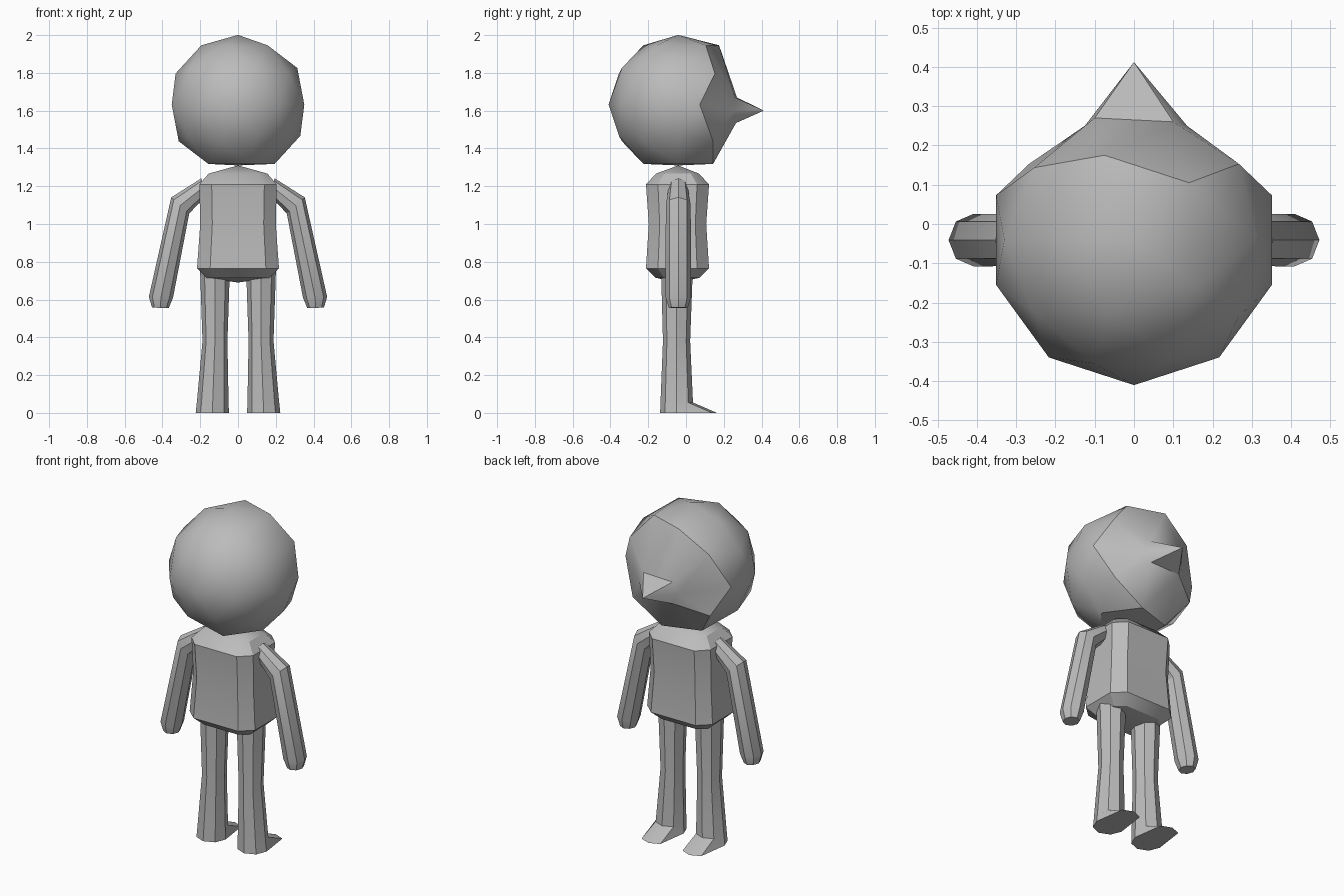
import bpy, bmesh, math
from mathutils import Vector

if "Cube" in bpy.data.objects:
    bpy.data.objects.remove(bpy.data.objects["Cube"])

CY = -0.041  # depth of the body axis

grey = bpy.data.materials.new("plain_grey")
grey.diffuse_color = (0.5, 0.5, 0.5, 1)
grey.use_nodes = True
grey.node_tree.nodes["Principled BSDF"].inputs["Base Color"].default_value = grey.diffuse_color


def finish(bm, name, mirror=False):
    bmesh.ops.recalc_face_normals(bm, faces=bm.faces[:])
    mesh = bpy.data.meshes.new(name)
    bm.to_mesh(mesh)
    bm.free()
    mesh.materials.append(grey)
    obj = bpy.data.objects.new(name, mesh)
    bpy.context.collection.objects.link(obj)
    bpy.ops.object.select_all(action='DESELECT')
    obj.select_set(True)
    bpy.context.view_layer.objects.active = obj
    bpy.ops.object.shade_smooth_by_angle(angle=math.radians(30))
    if mirror:
        obj.modifiers.new("mirror", 'MIRROR').use_clip = False
    return obj


def loft(rings, name, tips=(None, None), mirror=False):
    """Skin a stack of point rings; each end is flat, or a fan to a tip point."""
    bm = bmesh.new()
    loops = [[bm.verts.new(p) for p in ring] for ring in rings]
    n = len(loops[0])
    for a, b in zip(loops, loops[1:]):
        for i in range(n):
            j = (i + 1) % n
            bm.faces.new((a[i], a[j], b[j], b[i]))
    for loop, tip in zip((loops[0], loops[-1]), tips):
        if tip is None:
            bm.faces.new(loop)
        else:
            t = bm.verts.new(tip)
            for i in range(n):
                bm.faces.new((loop[i], loop[(i + 1) % n], t))
    return finish(bm, name, mirror)


def octagon(x, y, z, rx, ry, tilt=0):
    """Eight points round a centre, tilted in the xz plane."""
    t = math.radians(tilt)
    pts = []
    for k in range(8):
        a = k * math.pi / 4
        c, s = rx * math.cos(a), ry * math.sin(a)
        pts.append(Vector((x + c * math.cos(t), y + s, z + c * math.sin(t))))
    return pts


def box_ring(z, hx, hy):
    """Rectangle with cut corners."""
    cx, cy = hx * 0.68, hy * 0.62
    return [(x, y + CY - 0.004, z) for x, y in
            ((hx, -cy), (hx, cy), (cx, hy), (-cx, hy),
             (-hx, cy), (-hx, -cy), (-cx, -hy), (cx, -hy))]


# Head: low-poly ball with a flattened face and a pointed nose at the back (+y)
bm = bmesh.new()
bmesh.ops.create_icosphere(bm, subdivisions=2, radius=1)
R, HZ = 0.369, 1.632
for v in bm.verts:
    v.co = Vector((-v.co.x * R, -v.co.y * R + CY, v.co.z * R + HZ))
bm.verts.ensure_lookup_table()
moves = [  # ball point -> shaped point
    ((0, 0.328, 1.632), (0, 0.412, 1.60)),            # nose tip
    ((-0.102, 0.274, 1.797), (-0.10, 0.27, 1.67)),    # nose bridge
    ((0.097, 0.258, 1.826), (0.10, 0.26, 1.67)),
    ((0.102, 0.274, 1.467), (0.10, 0.265, 1.535)),    # nose underside
    ((-0.097, 0.258, 1.438), (-0.10, 0.26, 1.535)),
    ((0.217, 0.258, 1.632), (0.135, 0.25, 1.60)),     # nose sides
    ((-0.217, 0.258, 1.632), (-0.125, 0.25, 1.60)),
    ((-0.06, 0.144, 1.946), (-0.075, 0.175, 1.946)),  # brow edge
    ((0.157, 0.073, 1.946), (0.14, 0.105, 1.946)),
    ((0, CY, HZ - R), (0, CY, 1.31)),                 # flattened base
]
picked = [min(bm.verts, key=lambda v: (v.co - Vector(src)).length) for src, _ in moves]
for v, (_, dst) in zip(picked, moves):
    v.co = dst
finish(bm, "head")

# Torso: cut-corner block with a slight waist and domed ends
loft([box_ring(0.715, 0.165, 0.115), box_ring(0.765, 0.217, 0.167),
      box_ring(1.0, 0.200, 0.152), box_ring(1.21, 0.205, 0.167),
      box_ring(1.267, 0.155, 0.113)],
     "torso", tips=((0, CY, 0.69), (0, CY, 1.31)))

# Arms: bent tubes with tapered hands
loft([octagon(0.18, CY, 1.198, 0.046, 0.05, 72),
      octagon(0.306, CY, 1.098, 0.064, 0.066, 42),
      octagon(0.408, CY, 0.612, 0.064, 0.067, 2),
      octagon(0.411, CY, 0.556, 0.044, 0.05, 2)],
     "arms", mirror=True)

# Legs: straight tubes ending in feet with toes to the back (+y)
leg = [octagon(0.122, -0.048, 0.76, 0.079, 0.084),
       octagon(0.122, -0.050, 0.38, 0.066, 0.072),
       octagon(0.134, -0.049, 0.055, 0.084, 0.086),
       octagon(0.136, -0.049, 0.0, 0.088, 0.088)]
for p in leg[-1]:
    if p.y > 0:
        p.y += 0.125
loft(leg, "legs", mirror=True)
